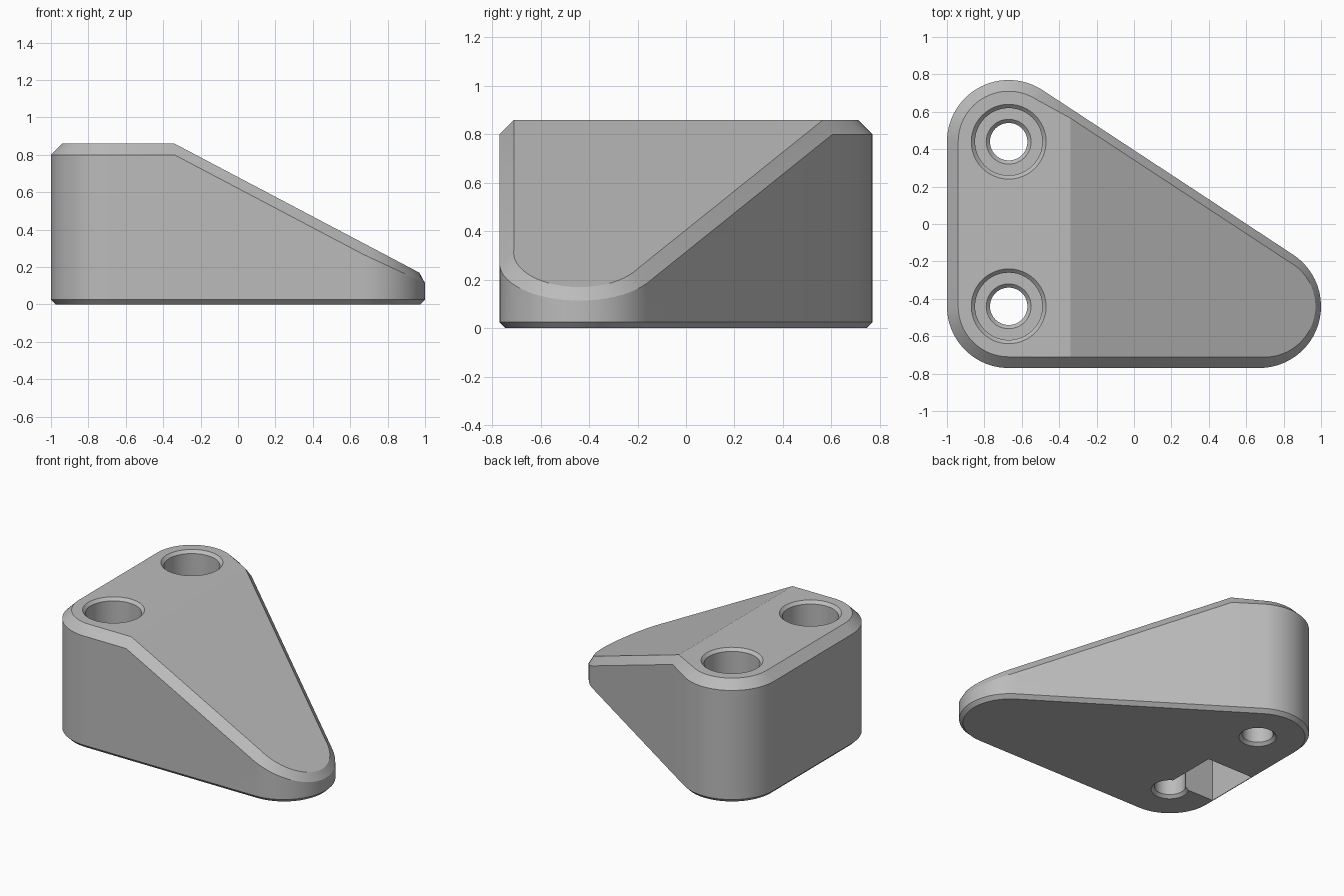
import bpy
import bmesh
from math import pi, cos, sin, atan2
from mathutils import Vector

if "Cube" in bpy.data.objects:
    bpy.data.objects.remove(bpy.data.objects["Cube"])

R = 0.33             # corner radius
CX, CY = 0.67, 0.44  # corner centres
TOP = 0.86
CREASE = -0.34       # where the flat top starts to slope
SLOPE = 0.527
ARC = 24

grey = bpy.data.materials.new("plain grey")
grey.use_nodes = True
grey.diffuse_color = (0.5, 0.5, 0.5, 1)
grey.node_tree.nodes["Principled BSDF"].inputs["Base Color"].default_value = grey.diffuse_color


def top_z(x):
    return TOP - SLOPE * max(0, x - CREASE)


def make_object(name, bm):
    bmesh.ops.recalc_face_normals(bm, faces=bm.faces[:])
    mesh = bpy.data.meshes.new(name)
    bm.to_mesh(mesh)
    bm.free()
    mesh.materials.append(grey)
    obj = bpy.data.objects.new(name, mesh)
    bpy.context.collection.objects.link(obj)
    return obj


def arc(cx, cy, start, end):
    """Rounded corner as (point, outward normal) pairs."""
    out = []
    for i in range(ARC + 1):
        a = start + (end - start) * i / ARC
        n = Vector((cos(a), sin(a)))
        out.append((Vector((cx, cy)) + n * R, n))
    return out


def inset(p, n):
    return 0.06 - (0.03 * max(0, n.x) if p.x > CREASE else 0)


def make_body():
    # Rounded triangular outline, counter-clockwise from the front crease
    hyp = atan2(2 * CX, 2 * CY)
    hn = Vector((cos(hyp), sin(hyp)))
    tip = arc(CX, -CY, -pi / 2, hyp)
    back = arc(-CX, CY, hyp, pi)
    front = arc(-CX, -CY, pi, 1.5 * pi)
    start, end = tip[-1][0], back[0][0]
    crease_x = CREASE + (0.06 - 0.03 * hn.x) * hn.x
    crease = start.lerp(end, (crease_x - start.x) / (end.x - start.x))
    outline = [(Vector((CREASE + 1e-5, -CY - R)), Vector((0, -1)))]
    outline += tip + [(crease, hn)] + back + front
    k = 1 + len(tip)

    # Four rings: bottom chamfer, wall foot, wall head, top chamfer
    bm = bmesh.new()
    rings = [[], [], [], []]
    for p, n in outline:
        drop = 0.06 - (0.02 * max(0, n.x) if p.x > CREASE else 0)
        q = p - n * inset(p, n)
        b = p - n * 0.025
        for ring, co in zip(rings, ((b.x, b.y, 0), (p.x, p.y, 0.025),
                                    (p.x, p.y, top_z(p.x) - drop),
                                    (q.x, q.y, top_z(q.x)))):
            ring.append(bm.verts.new(co))
    count = len(outline)
    for low, high in zip(rings, rings[1:]):
        for i in range(count):
            j = (i + 1) % count
            bm.faces.new((low[i], low[j], high[j], high[i]))
    bm.faces.new(rings[0][::-1])
    bm.faces.new(rings[3][:k + 1])                  # sloped top
    bm.faces.new(rings[3][k:] + [rings[3][0]])      # flat top
    return make_object("wedge_body", bm)


def bore_cutter(y):
    # Counterbored screw hole with chamfered rims, as a turned profile
    profile = [(0.14, -0.02), (0.1, 0.02), (0.1, 0.38), (0.12, 0.4),
               (0.18, 0.4), (0.18, TOP - 0.02), (0.22, TOP + 0.02)]
    bm = bmesh.new()
    steps = 48
    rings = [[bm.verts.new((-CX + r * cos(2 * pi * i / steps),
                            y + r * sin(2 * pi * i / steps), z))
              for i in range(steps)] for r, z in profile]
    for low, high in zip(rings, rings[1:]):
        for i in range(steps):
            j = (i + 1) % steps
            bm.faces.new((low[i], low[j], high[j], high[i]))
    bm.faces.new(rings[0][::-1])
    bm.faces.new(rings[-1])
    return make_object("bore_cutter", bm)


def pocket_cutter():
    # Square pocket in the underside, breaking into one screw hole
    bm = bmesh.new()
    bmesh.ops.create_cube(bm, size=1)
    bmesh.ops.scale(bm, vec=(0.36, 0.39, 0.4), verts=bm.verts)
    bmesh.ops.translate(bm, vec=(-0.79, -0.175, 0.14), verts=bm.verts)
    return make_object("pocket_cutter", bm)


body = make_body()
bpy.context.view_layer.objects.active = body
body.select_set(True)
for cutter in (bore_cutter(CY), bore_cutter(-CY), pocket_cutter()):
    cutter.hide_render = True
    mod = body.modifiers.new("cut", "BOOLEAN")
    mod.operation = "DIFFERENCE"
    mod.solver = "EXACT"
    mod.object = cutter
    bpy.ops.object.modifier_apply(modifier=mod.name)
    bpy.data.objects.remove(cutter)

bpy.ops.object.shade_smooth_by_angle(angle=0.4)
